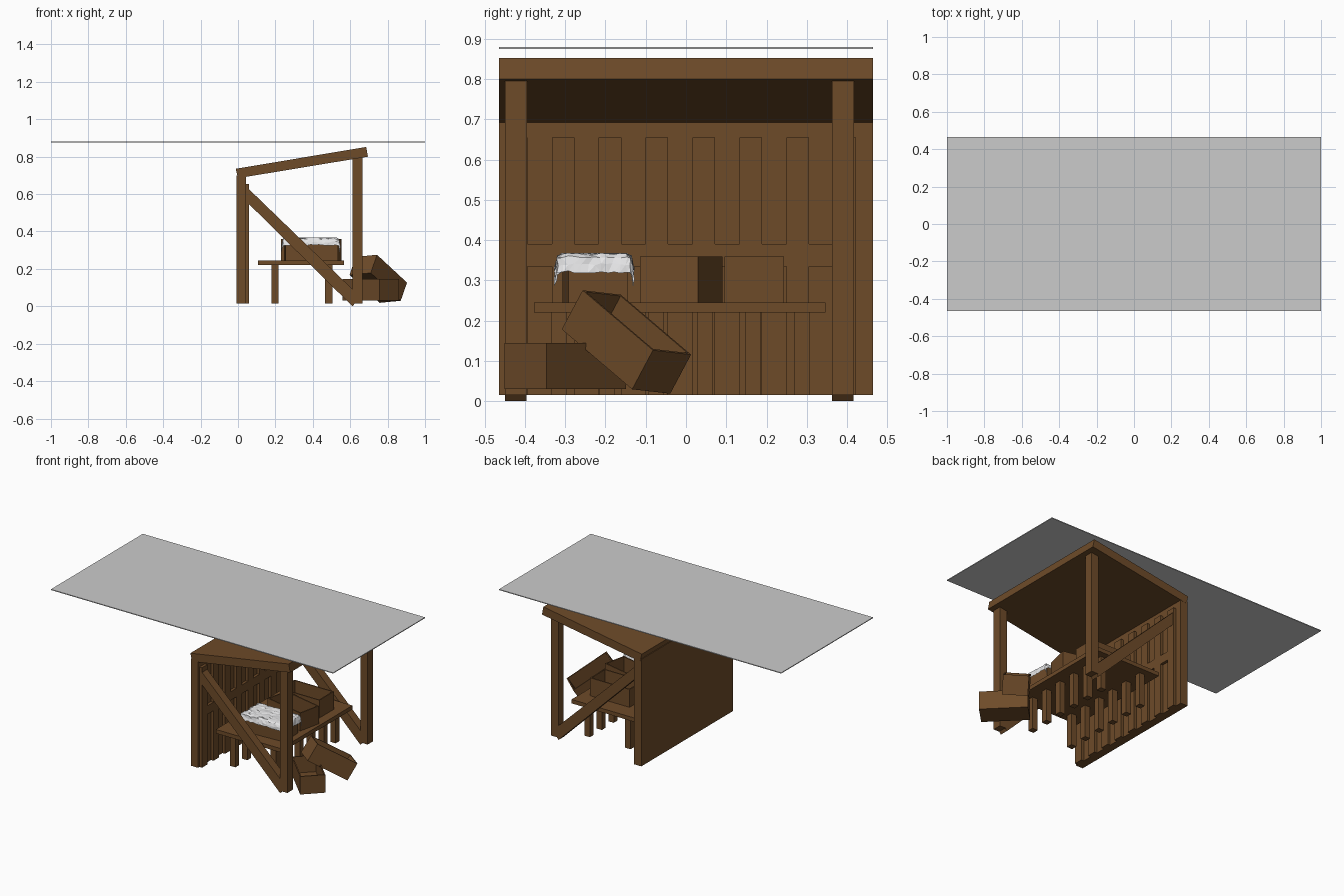
import bpy, bmesh, math, random
from mathutils import Vector, Matrix

if "Cube" in bpy.data.objects:
    bpy.data.objects.remove(bpy.data.objects["Cube"])

random.seed(4)


def material(name, rgb):
    m = bpy.data.materials.new(name)
    m.diffuse_color = (*rgb, 1)
    m.use_nodes = True
    m.node_tree.nodes["Principled BSDF"].inputs["Base Color"].default_value = m.diffuse_color
    return m


WOOD = material("brown wood", (0.155, 0.07, 0.022))
GREY = material("grey sheet", (0.6, 0.6, 0.6))
CLOTH = material("white cloth", (0.78, 0.78, 0.79))


def finish(bm, name, mat):
    bmesh.ops.recalc_face_normals(bm, faces=bm.faces)
    me = bpy.data.meshes.new(name)
    bm.to_mesh(me)
    bm.free()
    ob = bpy.data.objects.new(name, me)
    me.materials.append(mat)
    bpy.context.collection.objects.link(ob)
    return ob


def prism(name, profile, y0, y1, mat=WOOD):
    """Extrude an x-z outline from y0 to y1."""
    bm = bmesh.new()
    face = bm.faces.new([bm.verts.new((x, y0, z)) for x, z in profile])
    ext = bmesh.ops.extrude_face_region(bm, geom=[face])
    moved = [v for v in ext["geom"] if isinstance(v, bmesh.types.BMVert)]
    bmesh.ops.translate(bm, verts=moved, vec=(0, y1 - y0, 0))
    return finish(bm, name, mat)


def block(name, x0, x1, y0, y1, z0, z1, mat=WOOD):
    return prism(name, [(x0, z0), (x1, z0), (x1, z1), (x0, z1)], y0, y1, mat)


def crate(name, matrix, size=(0.28, 0.148, 0.115), wall=0.01):
    """Open-topped box centred on its own origin."""
    bm = bmesh.new()
    bmesh.ops.create_cube(bm, size=1, matrix=Matrix.Diagonal((*size, 1)))
    bm.normal_update()
    top = max(bm.faces, key=lambda f: f.normal.z)
    bmesh.ops.inset_region(bm, faces=[top], thickness=wall)
    ext = bmesh.ops.extrude_face_region(bm, geom=[top])
    bmesh.ops.delete(bm, geom=[top], context="FACES")
    moved = [v for v in ext["geom"] if isinstance(v, bmesh.types.BMVert)]
    bmesh.ops.translate(bm, verts=moved, vec=(0, 0, wall - size[2]))
    bm.transform(matrix)
    return finish(bm, name, WOOD)


# Flat sheet above the stall
block("overhead_sheet", -1, 1, -0.465, 0.465, 0.875, 0.88, GREY)

# Sloping roof and back wall
prism("roof", [(0.0, 0.685), (0.695, 0.8), (0.685, 0.852), (-0.012, 0.735)], -0.465, 0.465)
prism("back_wall", [(-0.008, 0.015), (0.042, 0.015), (0.042, 0.7), (-0.008, 0.7)], -0.464, 0.464)

# Slats and cross rail on the inside of the wall
for i in range(8):
    c = -0.422 + 0.1166 * i
    block(f"wall_slat_{i + 1}", 0.04, 0.06, c - 0.028, c + 0.028, 0.015, 0.655)
block("wall_rail", 0.04, 0.0595, -0.42, 0.39, 0.335, 0.39)

# Front posts with diagonal braces
for side, y0 in (("left", -0.45), ("right", 0.362)):
    block(f"{side}_post", 0.613, 0.665, y0, y0 + 0.055, 0.015, 0.805)
    prism(f"{side}_brace", [(0.04, 0.565), (0.612, 0.0), (0.655, 0.05), (0.04, 0.644)],
          y0 + 0.001, y0 + 0.054)

# Table with two rows of legs
block("table_top", 0.107, 0.568, -0.377, 0.347, 0.22, 0.245)
for row, x in enumerate((0.197, 0.485)):
    for i in range(6):
        y = -0.316 + 0.1208 * i
        block(f"table_leg_{row + 1}_{i + 1}", x - 0.019, x + 0.019,
              y - 0.019, y + 0.019, 0.015, 0.222)


# Crates on the table and one on the ground
def upright(x, y, z, deg):
    return Matrix.Translation((x, y, z)) @ Matrix.Rotation(math.radians(deg), 4, "Z")


crate("covered_crate", upright(0.39, -0.225, 0.302, 3))
crate("middle_crate", upright(0.40, -0.012, 0.302, -12.5))
crate("end_crate", upright(0.37, 0.169, 0.302, 0))
crate("ground_crate", upright(0.71, -0.30, 0.0875, -45))

# Tipped crate leaning on the ground crate
length = Vector((0.155, 0.169, -0.144)).normalized()
width = Vector((-0.12, 0.086, -0.004))
width = (width - length * width.dot(length)).normalized()
up = length.cross(width)
tilt = Matrix((length, width, up)).transposed().to_4x4()
crate("tipped_crate", Matrix.Translation((0.75, -0.148, 0.147)) @ tilt)

# Crumpled cloth draped over the first crate
bm = bmesh.new()
bmesh.ops.create_grid(bm, x_segments=20, y_segments=16, size=1)
hx, hy = 0.147, 0.09
for v in bm.verts:
    s, t = v.co.x * 0.192, v.co.y * 0.128
    dx, dy = max(abs(s) - hx, 0), max(abs(t) - hy, 0)
    drop = math.hypot(dx, dy) + 0.55 * min(dx, dy)
    x = math.copysign(min(abs(s), hx) + 0.2 * dx, s)
    y = math.copysign(min(abs(t), hy) + 0.2 * dy, t)
    j = [random.uniform(-0.003, 0.003) for _ in range(3)]
    v.co = (0.39 + x + j[0], -0.228 + y + j[1], 0.3655 - drop + j[2])
bmesh.ops.triangulate(bm, faces=bm.faces)
cloth = finish(bm, "cloth", CLOTH)
if sum(p.normal.z for p in cloth.data.polygons) < 0:
    cloth.data.flip_normals()
